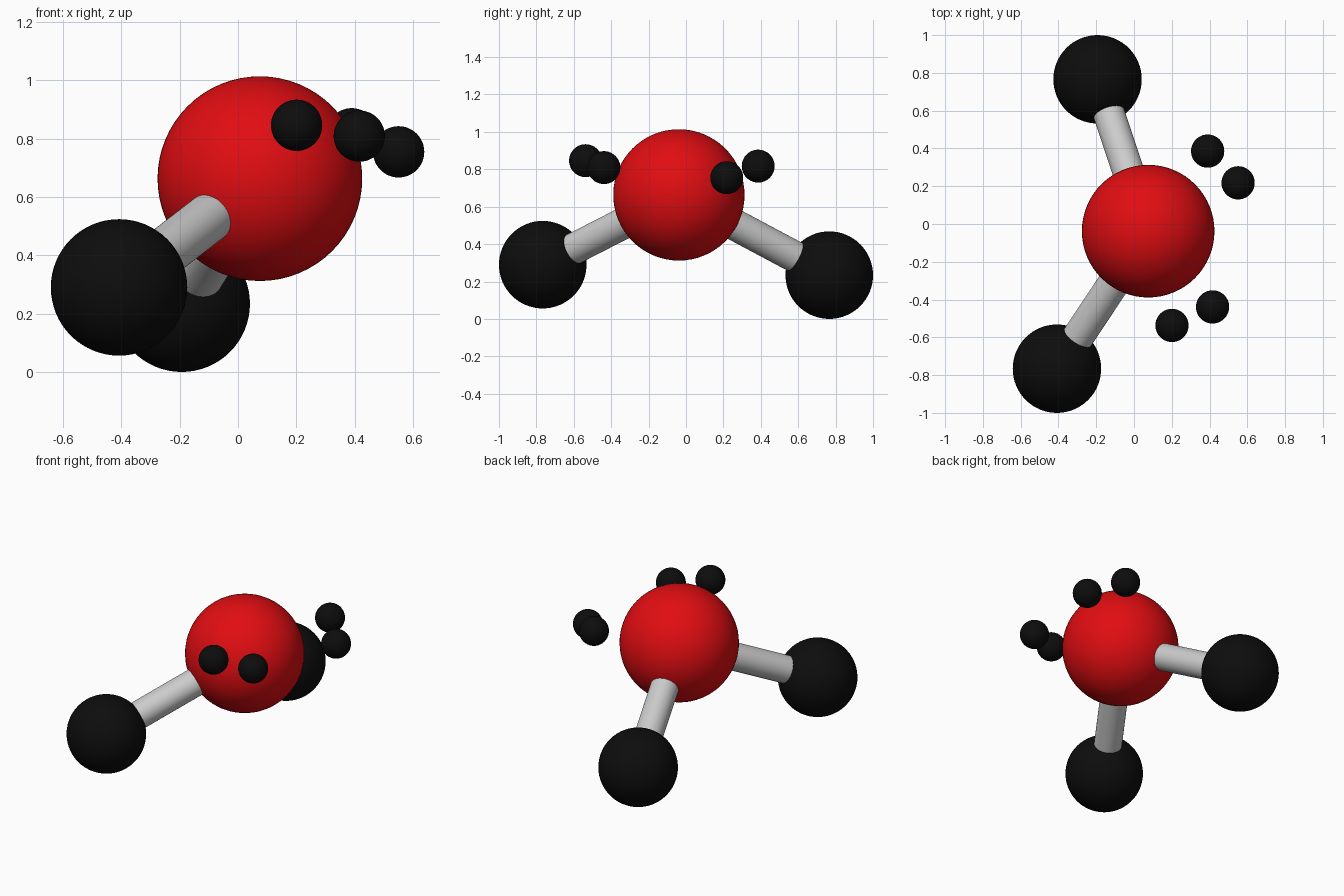
import bpy
from mathutils import Vector

if "Cube" in bpy.data.objects:
    bpy.data.objects.remove(bpy.data.objects["Cube"])


def material(name, color):
    mat = bpy.data.materials.new(name)
    mat.diffuse_color = (*color, 1)
    mat.use_nodes = True
    mat.node_tree.nodes["Principled BSDF"].inputs["Base Color"].default_value = mat.diffuse_color
    return mat


red = material("red", (0.75, 0.004, 0.006))
black = material("black", (0.004, 0.004, 0.004))


def ball(name, center, radius, mat, segments=64):
    bpy.ops.mesh.primitive_uv_sphere_add(segments=segments, ring_count=segments // 2,
                                         radius=radius, location=center)
    obj = bpy.context.object
    obj.name = name
    obj.data.materials.append(mat)
    bpy.ops.object.shade_smooth()


def stick(name, start, end, radius):
    a, b = Vector(start), Vector(end)
    bpy.ops.mesh.primitive_cylinder_add(vertices=48, radius=radius, depth=(b - a).length,
                                        location=(a + b) / 2)
    obj = bpy.context.object
    obj.name = name
    obj.rotation_euler = (b - a).to_track_quat('Z', 'Y').to_euler()
    bpy.ops.object.shade_smooth_by_angle()


# Central atom
center = (0.075, -0.038, 0.663)
ball("central_atom", center, 0.351, red)

# Two outer atoms, each joined to the centre by a bond
outer_atoms = {"back": (-0.193, 0.766, 0.234), "front": (-0.408, -0.766, 0.29)}
for side, pos in outer_atoms.items():
    ball(f"{side}_outer_atom", pos, 0.234, black)
    stick(f"{side}_bond", center, pos, 0.084)

# Two pairs of free electrons
electron_pairs = {
    "back": [(0.39, 0.386, 0.817), (0.551, 0.218, 0.755)],
    "front": [(0.201, -0.537, 0.846), (0.416, -0.439, 0.809)],
}
for side, pair in electron_pairs.items():
    for i, pos in enumerate(pair, 1):
        ball(f"{side}_electron_{i}", pos, 0.088, black, 48)
